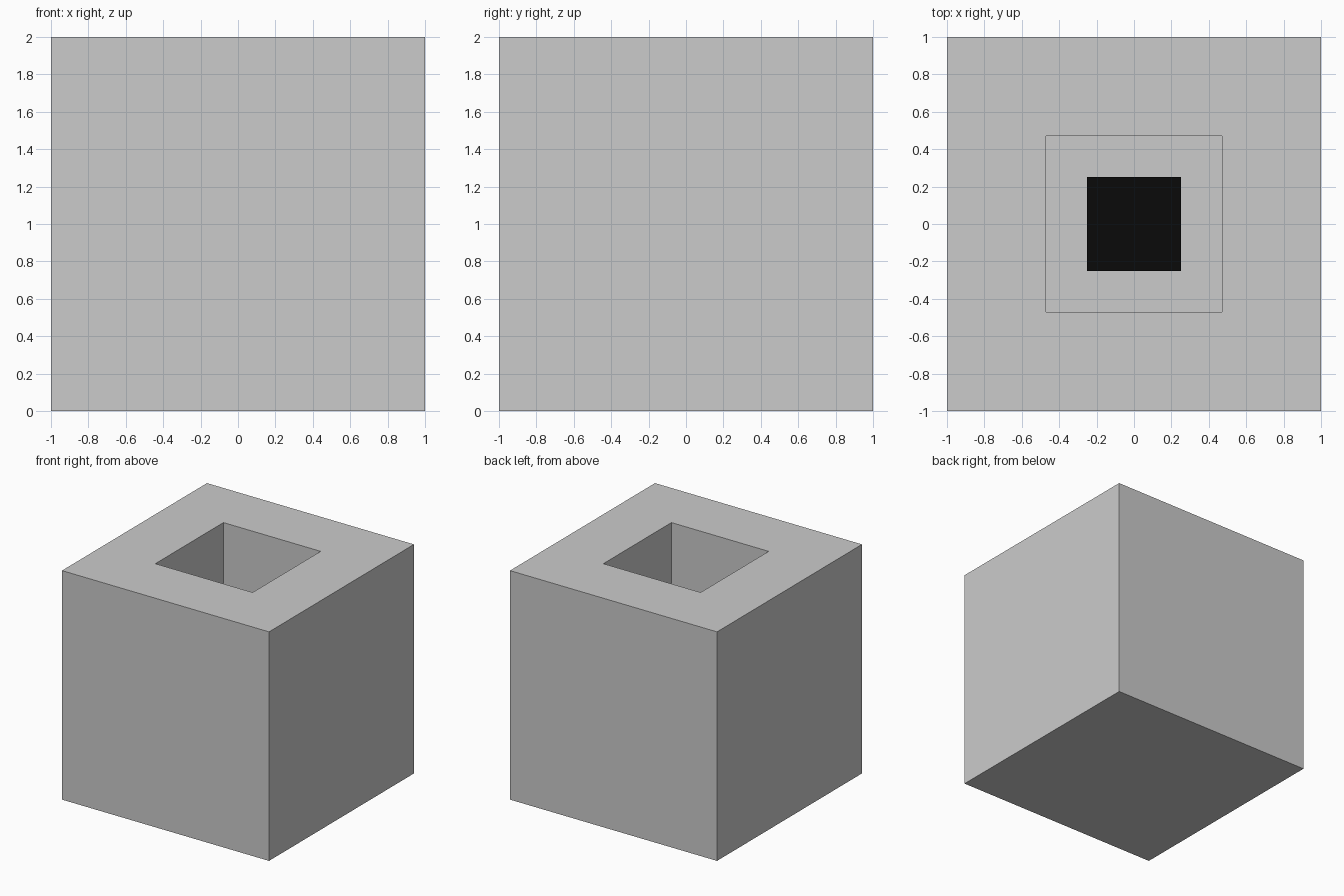
import bpy, bmesh
from mathutils import Vector

if "Cube" in bpy.data.objects:
    bpy.data.objects.remove(bpy.data.objects["Cube"])

HOLE = 0.25    # half width of the square hole
DEPTH = 1.0    # depth of the hole


def add_object(name, bm):
    mesh = bpy.data.meshes.new(name)
    bm.to_mesh(mesh)
    bm.free()
    obj = bpy.data.objects.new(name, mesh)
    bpy.context.collection.objects.link(obj)
    return obj


# Block: cube with the top inset and pushed down into a square shaft
bm = bmesh.new()
bmesh.ops.create_cube(bm, size=2)
bmesh.ops.translate(bm, verts=bm.verts, vec=(0, 0, 1))
top = max(bm.faces, key=lambda f: f.calc_center_median().z)
bmesh.ops.inset_region(bm, faces=[top], thickness=1 - HOLE)
shaft = bmesh.ops.extrude_face_region(bm, geom=[top])["geom"]
bmesh.ops.translate(bm, verts=[v for v in shaft if isinstance(v, bmesh.types.BMVert)],
                    vec=Vector((0, 0, -DEPTH)))
floor_faces = [f for f in shaft if isinstance(f, bmesh.types.BMFace)]
if top.is_valid:
    floor_faces.append(top)
bmesh.ops.delete(bm, geom=floor_faces, context='FACES_ONLY')
add_object("block", bm)

# Black floor of the shaft
bm = bmesh.new()
bmesh.ops.create_grid(bm, x_segments=1, y_segments=1, size=HOLE)
floor = add_object("shaft_floor", bm)
floor.location.z = 2 - DEPTH
black = bpy.data.materials.new("black")
black.diffuse_color = (0.003, 0.003, 0.003, 1)
black.use_nodes = True
black.node_tree.nodes["Principled BSDF"].inputs["Base Color"].default_value = black.diffuse_color
floor.data.materials.append(black)
